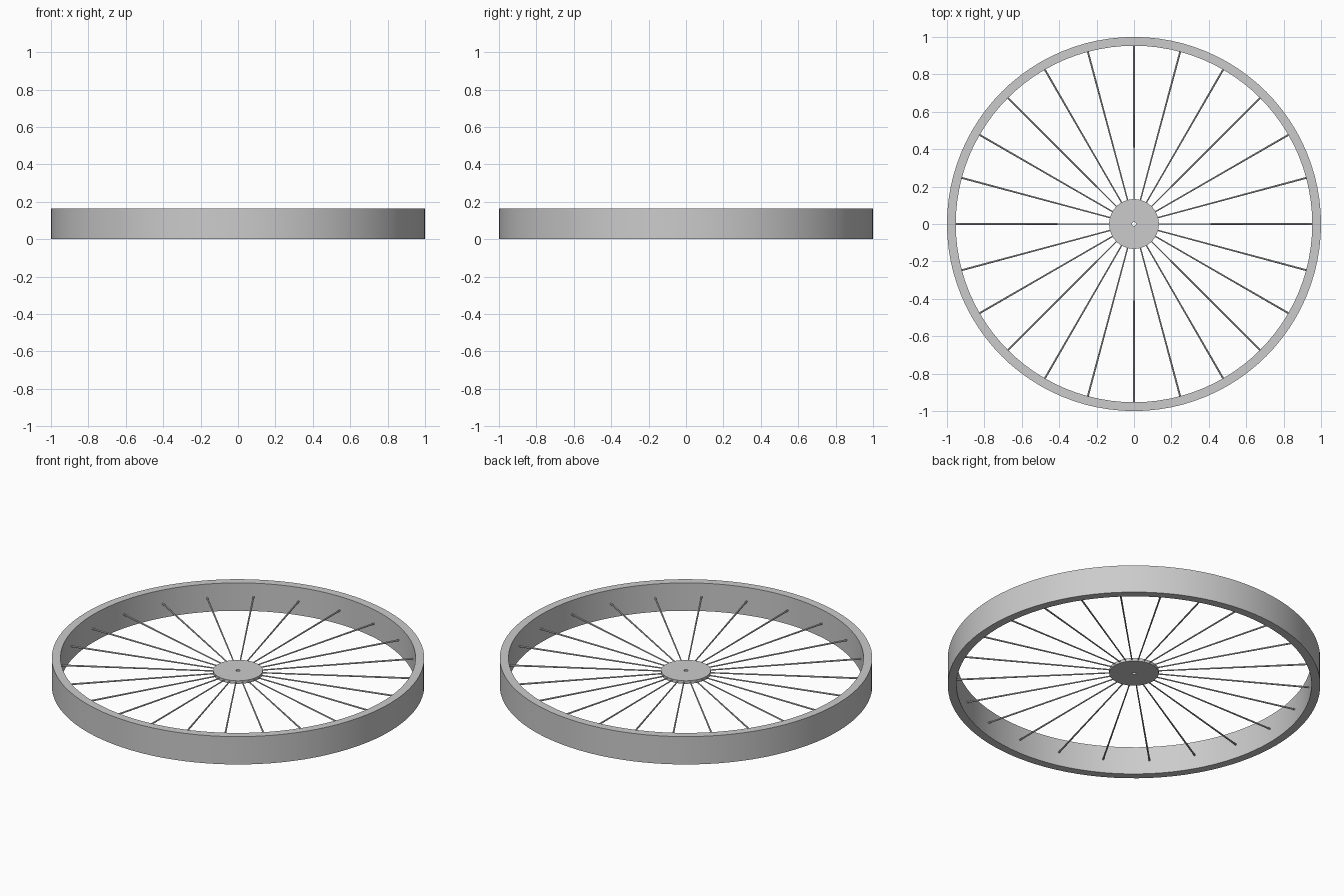
import bpy, bmesh, math
from mathutils import Matrix

cube = bpy.data.objects.get("Cube")
if cube:
    bpy.data.objects.remove(cube)

HEIGHT, MID = 0.165, 0.0825
SPOKES = 24

metal = bpy.data.materials.new("light_grey_metal")
metal.use_nodes = True
grey = (0.6, 0.6, 0.6, 1)
metal.diffuse_color = grey
metal.node_tree.nodes["Principled BSDF"].inputs["Base Color"].default_value = grey


def finish(name, bm):
    bmesh.ops.recalc_face_normals(bm, faces=bm.faces)
    mesh = bpy.data.meshes.new(name)
    bm.to_mesh(mesh)
    bm.free()
    mesh.materials.append(metal)
    obj = bpy.data.objects.new(name, mesh)
    bpy.context.collection.objects.link(obj)
    bpy.ops.object.select_all(action='DESELECT')
    obj.select_set(True)
    bpy.context.view_layer.objects.active = obj
    bpy.ops.object.shade_smooth_by_angle(angle=math.radians(30))
    return obj


def ring(name, inner, outer, z0, z1, sides):
    """Closed band with a rectangular cross-section."""
    bm = bmesh.new()
    loops = []
    for i in range(sides):
        a = 2 * math.pi * i / sides
        loops.append([bm.verts.new((r * math.cos(a), r * math.sin(a), z))
                      for r, z in ((inner, z0), (outer, z0), (outer, z1), (inner, z1))])
    for i in range(sides):
        p, q = loops[i], loops[(i + 1) % sides]
        for j in range(4):
            k = (j + 1) % 4
            bm.faces.new((p[j], q[j], q[k], p[k]))
    return finish(name, bm)


# Rim and flat hub with a small axle hole
ring("rim", 0.953, 1.0, 0, HEIGHT, 96)
ring("hub", 0.011, 0.133, MID - 0.009, MID + 0.009, 48)

# Thin spokes, slightly thicker towards the rim
start, end = 0.125, 0.957
for i in range(SPOKES):
    bm = bmesh.new()
    place = (Matrix.Translation((0, 0, MID))
             @ Matrix.Rotation(2 * math.pi * i / SPOKES, 4, 'Z')
             @ Matrix.Translation(((start + end) / 2, 0, 0))
             @ Matrix.Rotation(math.pi / 2, 4, 'Y'))
    bmesh.ops.create_cone(bm, cap_ends=True, segments=10, radius1=0.0035,
                          radius2=0.005, depth=end - start, matrix=place)
    finish(f"spoke_{i + 1}", bm)
